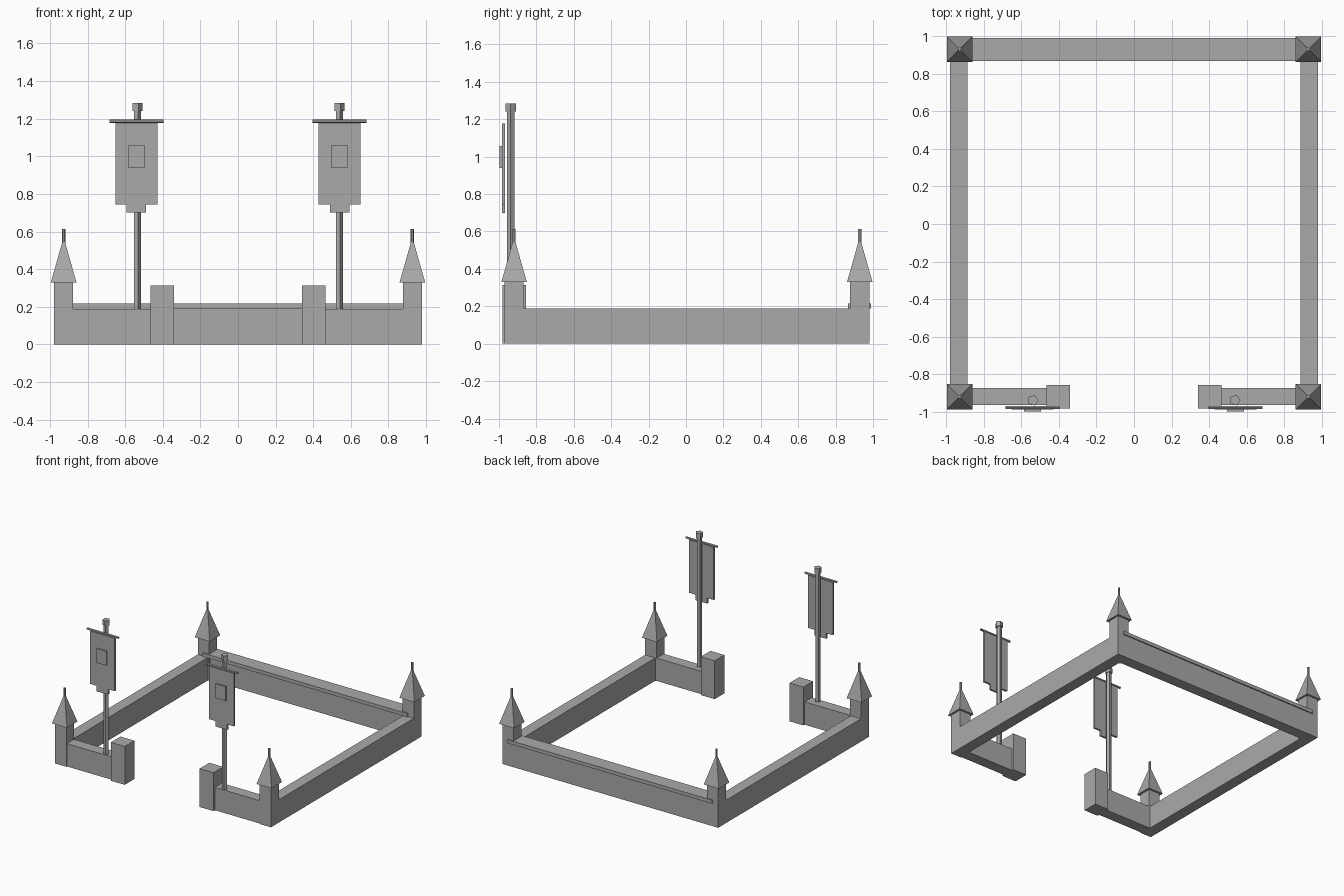
import bpy
import bmesh
import math
from mathutils import Matrix

if "Cube" in bpy.data.objects:
    bpy.data.objects.remove(bpy.data.objects["Cube"])

stone = bpy.data.materials.new("plain_grey")
stone.diffuse_color = (0.4, 0.4, 0.4, 1.0)
stone.use_nodes = True
stone.node_tree.nodes["Principled BSDF"].inputs["Base Color"].default_value = stone.diffuse_color


def finish(name, bm):
    mesh = bpy.data.meshes.new(name)
    bm.to_mesh(mesh)
    bm.free()
    mesh.materials.append(stone)
    obj = bpy.data.objects.new(name, mesh)
    bpy.context.collection.objects.link(obj)
    return obj


def box(name, x, y, z):
    """Box from (min, max) ranges on each axis."""
    bm = bmesh.new()
    bmesh.ops.create_cube(bm, size=1)
    for v in bm.verts:
        v.co = [(r[0] + r[1]) / 2 + c * (r[1] - r[0]) for c, r in zip(v.co, (x, y, z))]
    return finish(name, bm)


def prism(name, centre, r1, r2, depth, sides, turn=0.0, axis="Z", caps=True):
    """Cylinder, cone or pyramid centred on a point; turn puts a corner at that angle."""
    bm = bmesh.new()
    bmesh.ops.create_cone(bm, cap_ends=caps, segments=sides, radius1=r1,
                          radius2=r2, depth=depth)
    corner = next(v.co for v in bm.verts if v.co.z < 0 and v.co.xy.length > r1 * 0.5)
    first = math.atan2(corner.y, corner.x)
    rot = Matrix.Rotation(turn - first, 4, "Z")
    if axis == "X":
        rot = Matrix.Rotation(math.pi / 2, 4, "Y") @ rot
    bm.transform(Matrix.Translation(centre) @ rot)
    return finish(name, bm)


TX, FY, BY = 0.927, -0.919, 0.929     # corner tower centres
HALF, THICK, TOP = 0.051, 0.092, 0.187

# Corner towers with pyramid roofs and spires
for sx, side in ((-1, "left"), (1, "right")):
    for y, end in ((FY, "front"), (BY, "back")):
        tag = f"{end}_{side}"
        x = sx * TX
        box(f"tower_{tag}", (x - HALF, x + HALF), (y - HALF, y + HALF), (0, 0.33))
        prism(f"tower_roof_{tag}", (x, y, 0.33 + 0.12), 0.068 * math.sqrt(2), 0,
              0.24, 4, math.pi / 4)
        prism(f"spire_{tag}", (x, y, 0.57), 0.0095, 0.0095, 0.085, 6)

# Back wall with overhanging coping
outer = TX + HALF
box("back_wall", (-outer, outer), (BY + HALF - THICK, BY + HALF), (0, TOP))
box("back_wall_coping", (-0.927, 0.927), (0.867, 0.989), (TOP, 0.216))

for sx, side in ((-1, "left"), (1, "right")):
    def span(a, b):
        return tuple(sorted((sx * a, sx * b)))

    # Side wall, short front wall and gate post
    box(f"side_wall_{side}", span(outer - THICK, outer), (FY - HALF, BY + HALF), (0, TOP))
    box(f"front_wall_{side}", span(0.40, outer), (-0.963, -0.871), (0, TOP))
    box(f"gate_post_{side}", span(0.339, 0.465), (-0.981, -0.856), (0, 0.314))

    # Banner pole with cap and crossbar
    px = sx * 0.537
    prism(f"banner_pole_{side}", (px, -0.937, 0.715), 0.021, 0.021, 1.07, 5)
    prism(f"pole_cap_{side}", (px, -0.937, 1.263), 0.029, 0.029, 0.042, 5)
    bx = sx * 0.54
    prism(f"banner_crossbar_{side}", (bx, -0.976, 1.187), 0.0095, 0.0095, 0.286, 6,
          axis="X", caps=False)

    # Banner cloth, its tail and raised square emblem
    cloth = (-0.985, -0.969)
    box(f"banner_{side}", (bx - 0.112, bx + 0.112), cloth, (0.745, 1.178))
    box(f"banner_tail_{side}", (bx - 0.052, bx + 0.052), cloth, (0.70, 0.745))
    box(f"banner_emblem_{side}", (bx - 0.045, bx + 0.045), (-0.997, -0.985), (0.94, 1.057))
